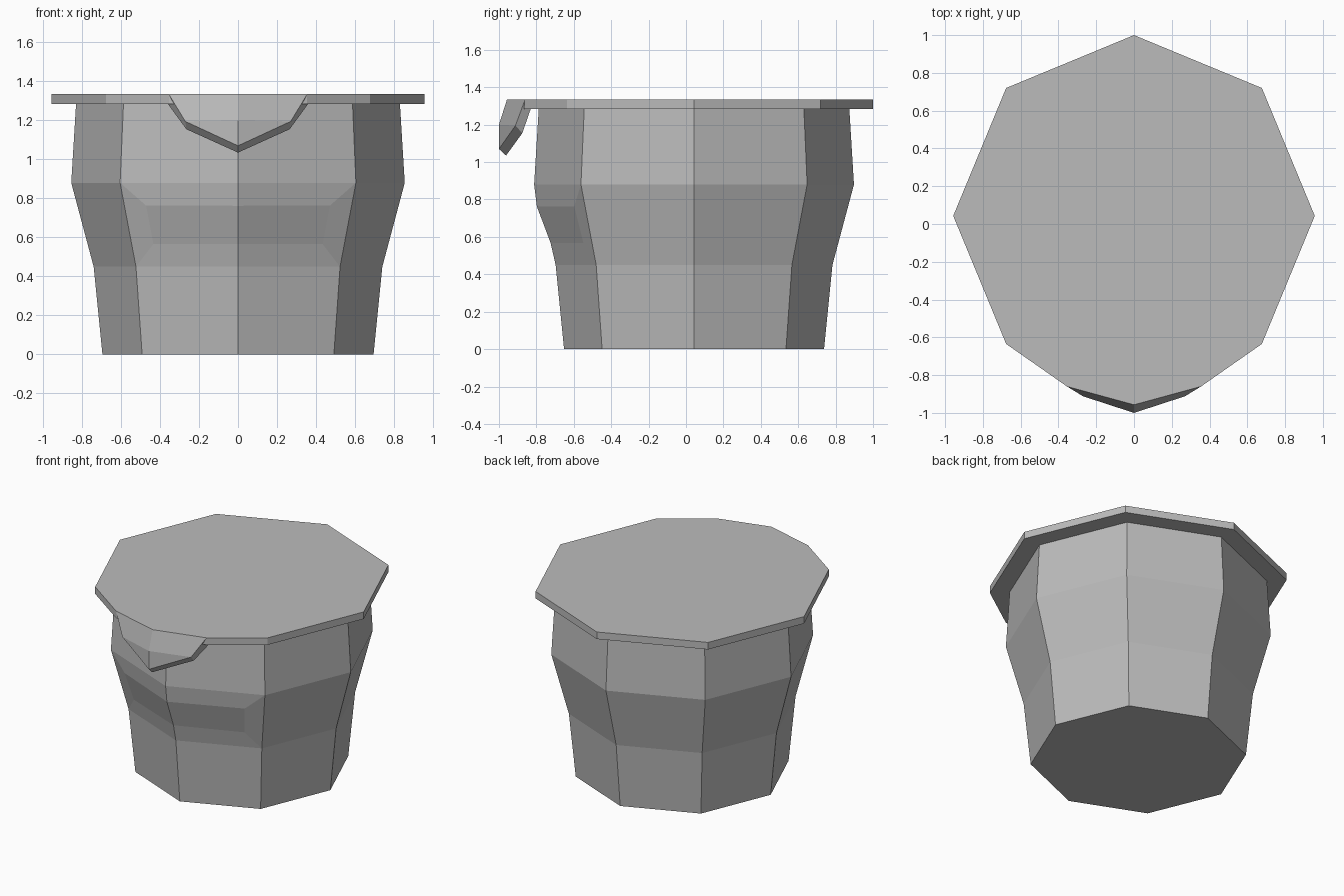
import bpy, bmesh, math
from mathutils import Vector

cube = bpy.data.objects.get("Cube")
if cube:
    bpy.data.objects.remove(cube, do_unlink=True)

CENTRE_Y = 0.043

grey = bpy.data.materials.new("plain grey")
grey.use_nodes = True
colour = (0.5, 0.5, 0.5, 1)
grey.diffuse_color = colour
grey.node_tree.nodes["Principled BSDF"].inputs["Base Color"].default_value = colour


def finish(bm, name):
    bmesh.ops.recalc_face_normals(bm, faces=bm.faces)
    mesh = bpy.data.meshes.new(name)
    bm.to_mesh(mesh)
    bm.free()
    mesh.materials.append(grey)
    obj = bpy.data.objects.new(name, mesh)
    bpy.context.collection.objects.link(obj)
    return obj


def octagon(bm, radius, z):
    angles = [i * math.pi / 4 for i in range(8)]
    return [bm.verts.new((radius * math.cos(a), CENTRE_Y + radius * math.sin(a), z))
            for a in angles]


def bridge(bm, low, high):
    n = len(low)
    return [bm.faces.new((low[i], low[(i + 1) % n], high[(i + 1) % n], high[i]))
            for i in range(n)]


# Eight-sided pot, flaring at the shoulder
bm = bmesh.new()
profile = [(0.695, 0), (0.74, 0.45), (0.855, 0.88), (0.83, 1.29)]
rings = [octagon(bm, r, z) for r, z in profile]
bands = [bridge(bm, a, b) for a, b in zip(rings, rings[1:])]
bm.faces.new(rings[0][::-1])
bm.faces.new(rings[-1])

# Shallow label panel on the two front faces of the middle band
panel = bands[1][5:7]
bmesh.ops.recalc_face_normals(bm, faces=bm.faces)
bmesh.ops.inset_region(bm, faces=panel, thickness=0.12, use_even_offset=True)
for v in {v for f in panel for v in f.verts}:
    if v.co.z > 0.66:
        v.co.y -= 0.012
finish(bm, "pot")

# Thin foil lid
half = [(0, 1.0), (0.677, 0.72), (0.957, CENTRE_Y), (0.677, -0.635),
        (0.355, -0.86), (0, -0.957)]
outline = half + [(-x, y) for x, y in half[-2:0:-1]]
bm = bmesh.new()
low, high = [[bm.verts.new((x, y, z)) for x, y in outline] for z in (1.285, 1.335)]
bridge(bm, low, high)
bm.faces.new(low)
bm.faces.new(high)
finish(bm, "lid")

# Pull tab folded down over the front rim: hinge, corner, middle and tip
outer = [(0.355, -0.86, 1.335), (0, -0.957, 1.335), (0.27, -0.912, 1.195),
         (0, -1.0, 1.2), (0, -1.0, 1.07)]
inner = [(0.36, -0.83, 1.285), (0, -0.92, 1.285), (0.265, -0.875, 1.155),
         (0, -0.962, 1.16), (0, -0.962, 1.035)]
bm = bmesh.new()
for side in (1, -1):
    o, i = [[bm.verts.new((x * side, y, z)) for x, y, z in pts] for pts in (outer, inner)]
    for s in (o, i):
        bm.faces.new((s[0], s[1], s[3], s[2]))
        bm.faces.new((s[2], s[3], s[4]))
    for a, b in ((0, 2), (2, 4), (1, 0)):
        bm.faces.new((o[a], o[b], i[b], i[a]))
bmesh.ops.remove_doubles(bm, verts=bm.verts, dist=0.001)
finish(bm, "pull_tab")
